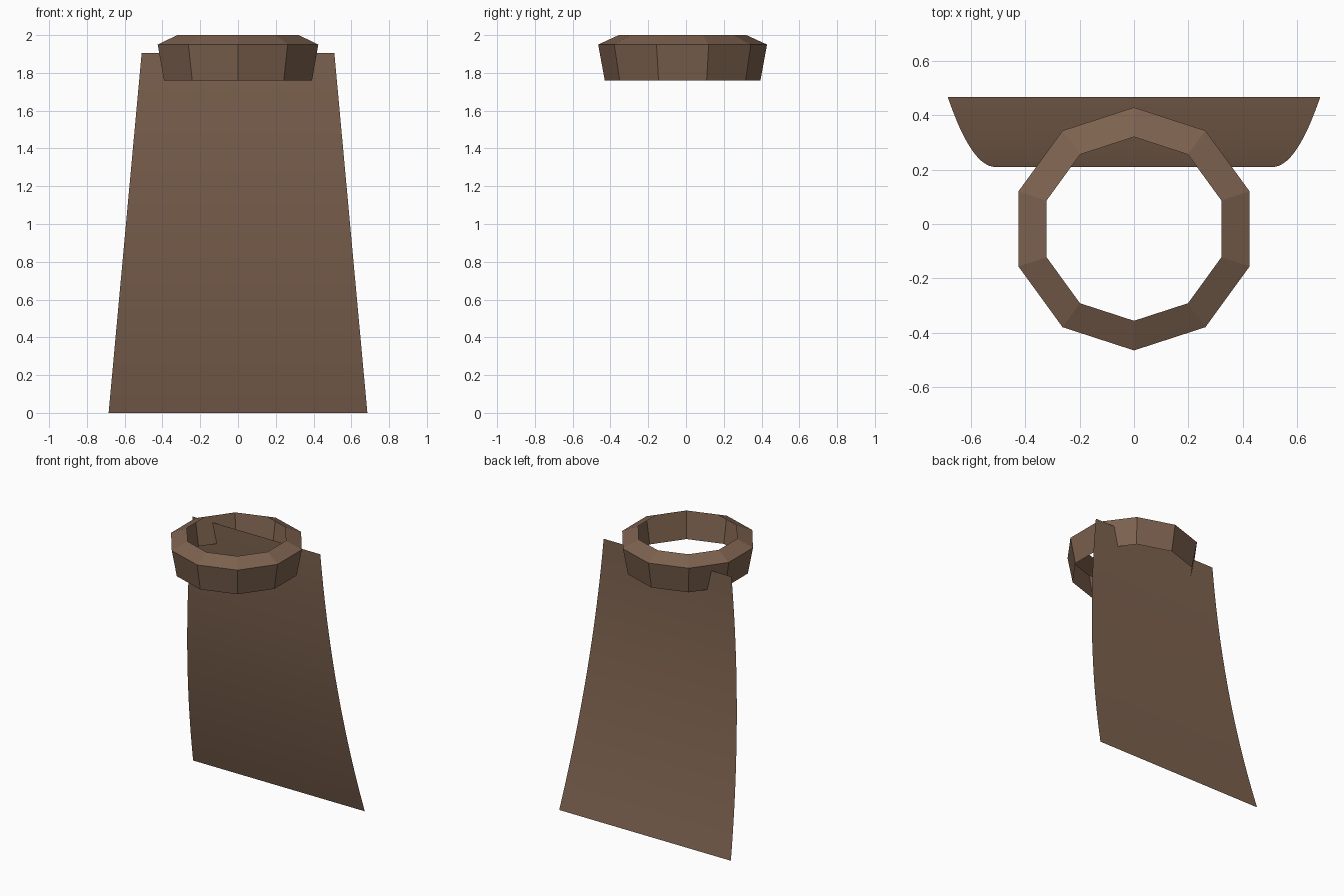
import bpy
import bmesh
from math import sin, cos, pi

cube = bpy.data.objects.get("Cube")
if cube:
    bpy.data.objects.remove(cube, do_unlink=True)

# One brown cloth colour
cloth = bpy.data.materials.new("brown cloth")
cloth.use_nodes = True
brown = (0.205, 0.122, 0.078, 1)
cloth.diffuse_color = brown
bsdf = cloth.node_tree.nodes["Principled BSDF"]
bsdf.inputs["Base Color"].default_value = brown
bsdf.inputs["Roughness"].default_value = 0.9


def loft(name, rows, closed, smooth):
    """Skin a list of point rows into one open sheet."""
    bm = bmesh.new()
    grid = [[bm.verts.new(p) for p in row] for row in rows]
    count = len(rows[0])
    for low, high in zip(grid, grid[1:]):
        for i in range(count if closed else count - 1):
            j = (i + 1) % count
            face = bm.faces.new((low[i], low[j], high[j], high[i]))
            face.smooth = smooth
    mesh = bpy.data.meshes.new(name)
    bm.to_mesh(mesh)
    bm.free()
    mesh.materials.append(cloth)
    obj = bpy.data.objects.new(name, mesh)
    bpy.context.collection.objects.link(obj)
    return obj


# Collar: ten-sided open band flaring upward, with an inward sloping rim
SIDES = 10


def ring(radius, z):
    angles = [2 * pi * i / SIDES + pi / 2 for i in range(SIDES)]
    return [(radius * cos(a), radius * sin(a) - 0.018, z) for a in angles]


loft("collar", [ring(0.412, 1.76), ring(0.447, 1.95), ring(0.338, 2.0)],
     closed=True, smooth=False)

# Cape: thin sheet that widens and sweeps backward toward the hem
STEPS = 24
cape_rows = []
for k in range(STEPS + 1):
    t = 1 - k / STEPS
    half = 0.51 + 0.175 * t
    y = 0.21 + 0.257 * t ** 2
    cape_rows.append([(-half, y, 1.905 * (1 - t)), (half, y, 1.905 * (1 - t))])
loft("cape", cape_rows, closed=False, smooth=True)
